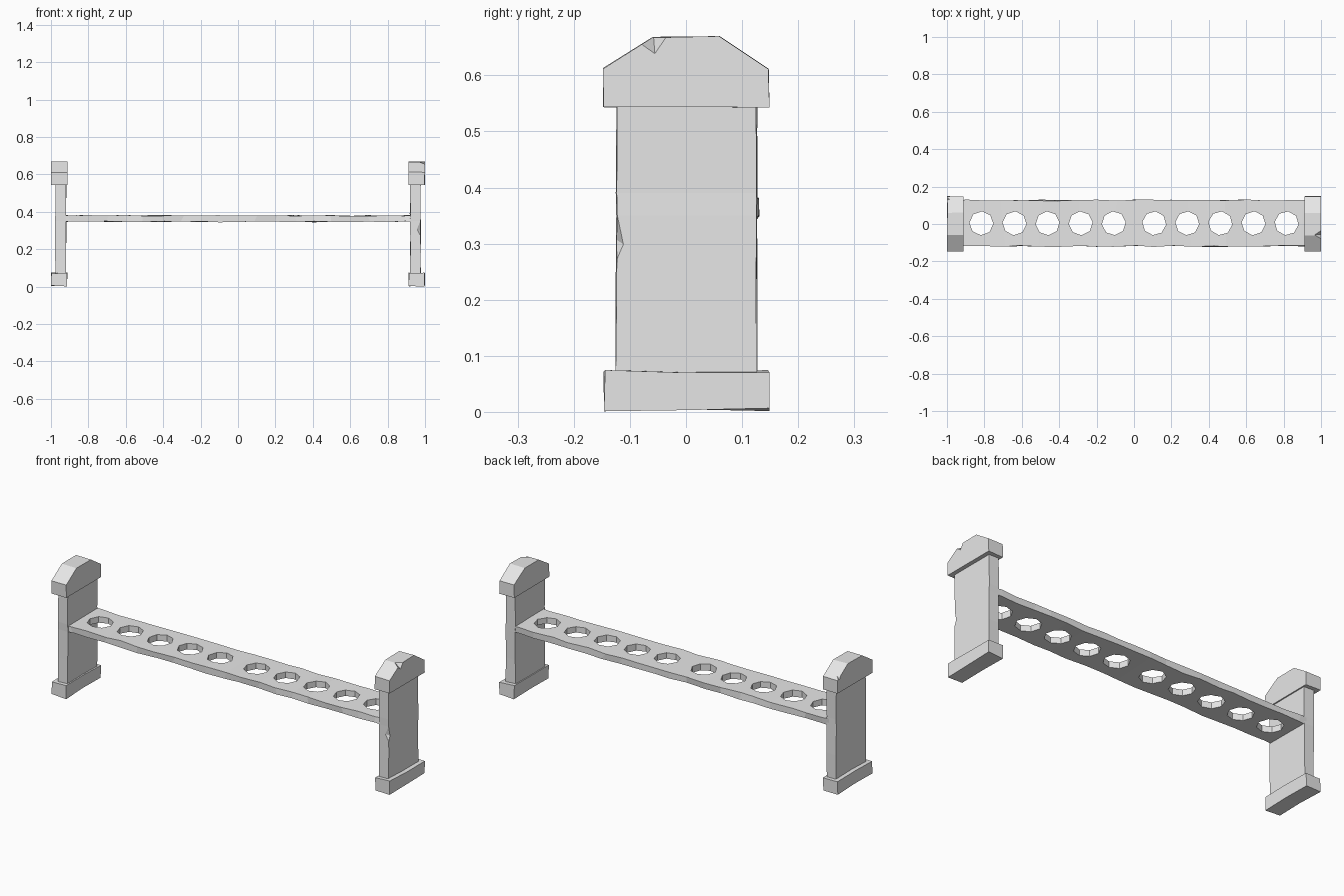
import bpy, bmesh, random
from math import radians
from mathutils import Matrix, Vector

random.seed(4)
default = bpy.data.objects.get("Cube")
if default:
    bpy.data.objects.remove(default, do_unlink=True)

stone = bpy.data.materials.new("grey stone")
stone.use_nodes = True
stone.diffuse_color = (0.8, 0.8, 0.8, 1)
stone.node_tree.nodes["Principled BSDF"].inputs["Base Color"].default_value = (0.8, 0.8, 0.8, 1)


def to_object(bm, name):
    bmesh.ops.recalc_face_normals(bm, faces=bm.faces)
    mesh = bpy.data.meshes.new(name)
    bm.to_mesh(mesh)
    bm.free()
    mesh.materials.append(stone)
    obj = bpy.data.objects.new(name, mesh)
    bpy.context.collection.objects.link(obj)
    return obj


def block(name, profile, x0, x1, cuts=(), axis=2, wear=(0, 0, 0)):
    """Extrude a y-z profile along x, slice it across an axis and wear its corners."""
    bm = bmesh.new()
    face = bm.faces.new([bm.verts.new((x0, y, z)) for y, z in profile])
    ext = bmesh.ops.extrude_face_region(bm, geom=[face])
    bmesh.ops.translate(bm, vec=(x1 - x0, 0, 0),
                        verts=[g for g in ext["geom"] if isinstance(g, bmesh.types.BMVert)])
    normal = Vector((0, 0, 0))
    normal[axis] = 1
    for c in cuts:
        bmesh.ops.bisect_plane(bm, geom=bm.verts[:] + bm.edges[:] + bm.faces[:],
                               plane_co=normal * c, plane_no=normal)
    for v in bm.verts:
        v.co += Vector([random.uniform(-w, w) for w in wear])
    return to_object(bm, name)


def rect(y0, y1, z0, z1):
    return [(y0, z0), (y1, z0), (y1, z1), (y0, z1)]


def carve(obj, bm):
    """Subtract a cutter mesh and keep the result."""
    cutter = to_object(bm, "cutter")
    cutter.hide_render = True
    mod = obj.modifiers.new("carve", 'BOOLEAN')
    mod.operation, mod.solver, mod.object = 'DIFFERENCE', 'EXACT', cutter
    bpy.context.view_layer.update()
    result = bpy.data.meshes.new_from_object(
        obj.evaluated_get(bpy.context.evaluated_depsgraph_get()))
    obj.modifiers.clear()
    obj.data = result
    bpy.data.objects.remove(cutter, do_unlink=True)


def chip(obj, points):
    """Knock out a small faceted chip spanned by the points."""
    bm = bmesh.new()
    bmesh.ops.convex_hull(bm, input=[bm.verts.new(p) for p in points])
    carve(obj, bm)


# End posts, each with a foot and a bevelled cap
cap_profile = [(-0.147, 0.543), (0.147, 0.543), (0.147, 0.612),
               (0.06, 0.669), (-0.06, 0.668), (-0.147, 0.612)]
parts = {}
for side, s in (("left", 1), ("right", -1)):
    parts[side + "_post"] = block(side + "_post", rect(-0.124, 0.126, 0.05, 0.56),
                                  s * 0.92, s * 0.976, (0.2, 0.35, 0.39), 2, (0.002, 0.002, 0))
    block(side + "_foot", rect(-0.146, 0.147, 0.004, 0.073),
          s * 0.913, s * 0.998, (0,), 1, (0.002, 0.002, 0.003))
    parts[side + "_cap"] = block(side + "_cap", cap_profile,
                                 s * 0.912, s * 0.999, wear=(0.001, 0.002, 0.001))

# Chips in the stone
chip(parts["left_cap"], [(1.005, -0.085, 0.655), (1.005, -0.03, 0.671), (1.005, -0.055, 0.633),
                         (0.962, -0.058, 0.671), (1.005, -0.06, 0.69)])
chip(parts["left_post"], [(0.985, -0.128, 0.245), (0.985, -0.122, 0.375), (0.985, -0.106, 0.295),
                          (0.95, -0.128, 0.31), (0.985, -0.15, 0.31)])
chip(parts["right_cap"], [(-1.005, 0.15, 0.612), (-1.005, 0.115, 0.635), (-1.005, 0.13, 0.608),
                          (-0.98, 0.13, 0.626), (-1.005, 0.15, 0.64)])

# Worn shelf with two groups of five holes
shelf = block("shelf", rect(-0.119, 0.127, 0.347, 0.38), -0.95, 0.95,
              [-0.9 + 0.1 * i for i in range(19)], 0, (0.015, 0.004, 0.003))
holes = bmesh.new()
for i in range(5):
    for s in (1, -1):
        spot = Matrix.Translation((s * (0.108 + 0.177 * i), 0.004, 0.363))
        turn = Matrix.Rotation(radians(random.uniform(-8, 8)), 4, 'Z')
        bmesh.ops.create_cone(holes, cap_ends=True, segments=8, radius1=0.064,
                              radius2=0.064, depth=0.2, matrix=spot @ turn)
carve(shelf, holes)
